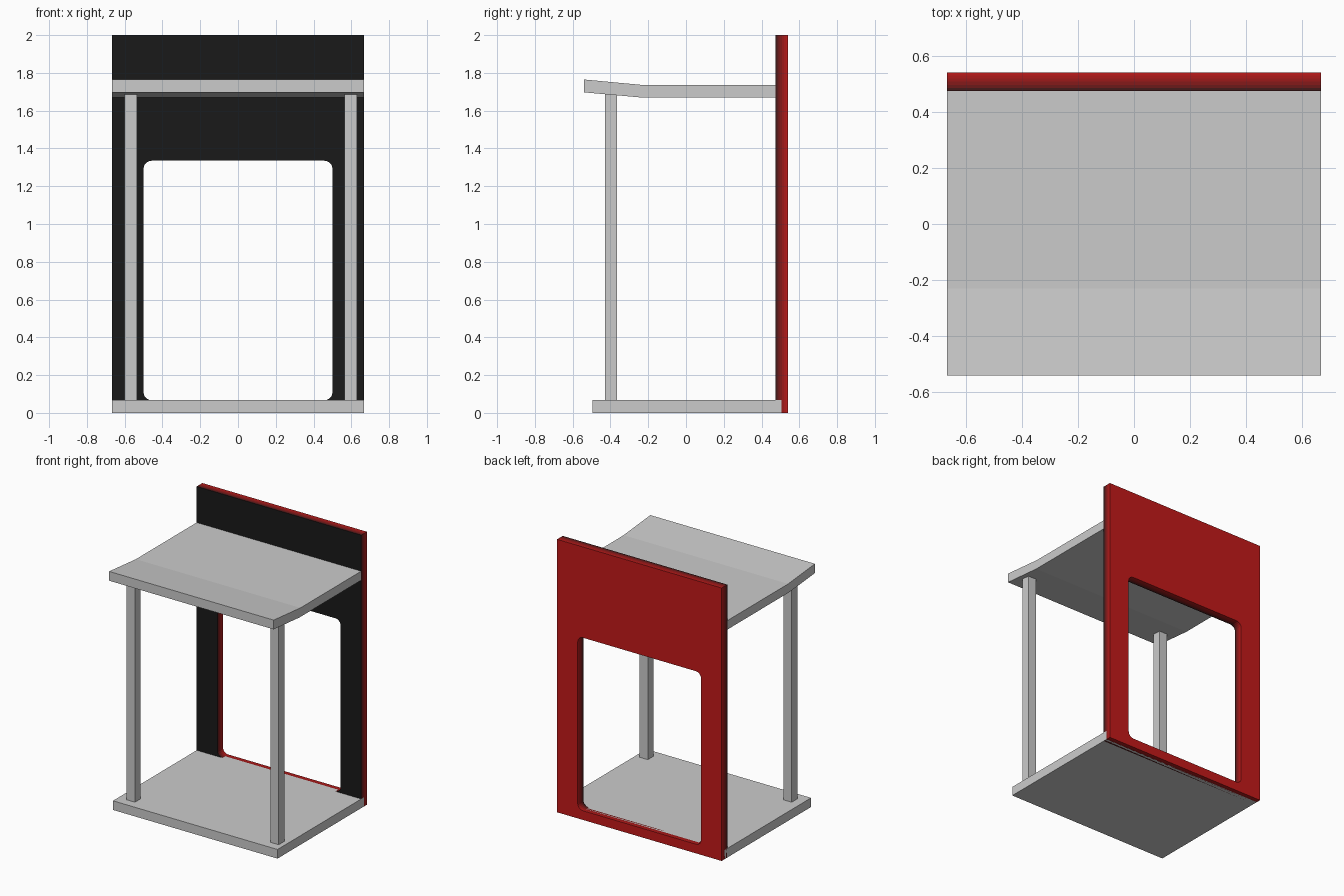
import bpy, bmesh, math

if "Cube" in bpy.data.objects:
    bpy.data.objects.remove(bpy.data.objects["Cube"])

W = 0.667  # half width shared by base, roof and back panel


def finish(bm, name):
    bmesh.ops.recalc_face_normals(bm, faces=bm.faces[:])
    mesh = bpy.data.meshes.new(name)
    bm.to_mesh(mesh)
    bm.free()
    obj = bpy.data.objects.new(name, mesh)
    bpy.context.collection.objects.link(obj)
    return obj


def extrude_x(name, profile, x0, x1):
    """Solid made by sweeping a (y, z) profile along x."""
    bm = bmesh.new()
    a = [bm.verts.new((x0, y, z)) for y, z in profile]
    b = [bm.verts.new((x1, y, z)) for y, z in profile]
    bm.faces.new(a)
    bm.faces.new(b)
    n = len(a)
    for i in range(n):
        j = (i + 1) % n
        bm.faces.new((a[i], a[j], b[j], b[i]))
    return finish(bm, name)


def box(name, x0, x1, y0, y1, z0, z1):
    return extrude_x(name, [(y0, z0), (y1, z0), (y1, z1), (y0, z1)], x0, x1)


def rounded_rect(x0, x1, z0, z1, r, steps=5):
    pts = []
    corners = [(x1 - r, z1 - r), (x0 + r, z1 - r), (x0 + r, z0 + r), (x1 - r, z0 + r)]
    for k, (cx, cz) in enumerate(corners):
        for s in range(steps + 1):
            a = math.pi / 2 * (k + s / steps)
            pts.append((cx + r * math.cos(a), cz + r * math.sin(a)))
    return pts


def back_panel(y0, y1, bands=6):
    """Panel with a rounded opening, rim fading from black (front) to red (back)."""
    outlines = [[(W, 0), (W, 2), (-W, 2), (-W, 0)],
                rounded_rect(-0.5, 0.5, 0.067, 1.335, 0.042)]
    bm = bmesh.new()
    cap_edges = {0: [], bands: []}
    for pts in outlines:
        n = len(pts)
        rings = [[bm.verts.new((x, y0 + (y1 - y0) * k / bands, z)) for x, z in pts]
                 for k in range(bands + 1)]
        for k in range(bands):
            for i in range(n):
                j = (i + 1) % n
                f = bm.faces.new((rings[k][i], rings[k][j], rings[k + 1][j], rings[k + 1][i]))
                f.material_index = k + 1
        for k in cap_edges:
            cap_edges[k] += [bm.edges.get((rings[k][i], rings[k][(i + 1) % n])) for i in range(n)]
    for k, edges in cap_edges.items():
        made = bmesh.ops.triangle_fill(bm, edges=edges, use_beauty=True, normal=(0, 1, 0))
        for f in made["geom"]:
            if isinstance(f, bmesh.types.BMFace):
                f.material_index = 0 if k == 0 else bands + 1
    obj = finish(bm, "back_panel")
    for k in range(bands + 2):
        t = min(1, max(0, (k - 0.5) / bands))
        mat = bpy.data.materials.new(f"panel_shade_{k}")
        mat.diffuse_color = (0.01 + 0.54 * t, 0.01, 0.01, 1)
        mat.use_nodes = True
        mat.node_tree.nodes["Principled BSDF"].inputs["Base Color"].default_value = mat.diffuse_color
        obj.data.materials.append(mat)


# Floor slab
box("base", -W, W, -0.495, 0.506, 0, 0.067)

# Front posts (slightly off-centre as a pair)
for name, x in (("left_post", -0.568), ("right_post", 0.598)):
    box(name, x - 0.033, x + 0.033, -0.43, -0.365, 0.067, 1.686)

# Roof slab with upturned front edge
extrude_x("roof", [(-0.54, 1.697), (-0.24, 1.67), (0.474, 1.67),
                   (0.474, 1.736), (-0.23, 1.736), (-0.54, 1.765)], -W, W)

# Rear panel with opening
back_panel(0.474, 0.54)
